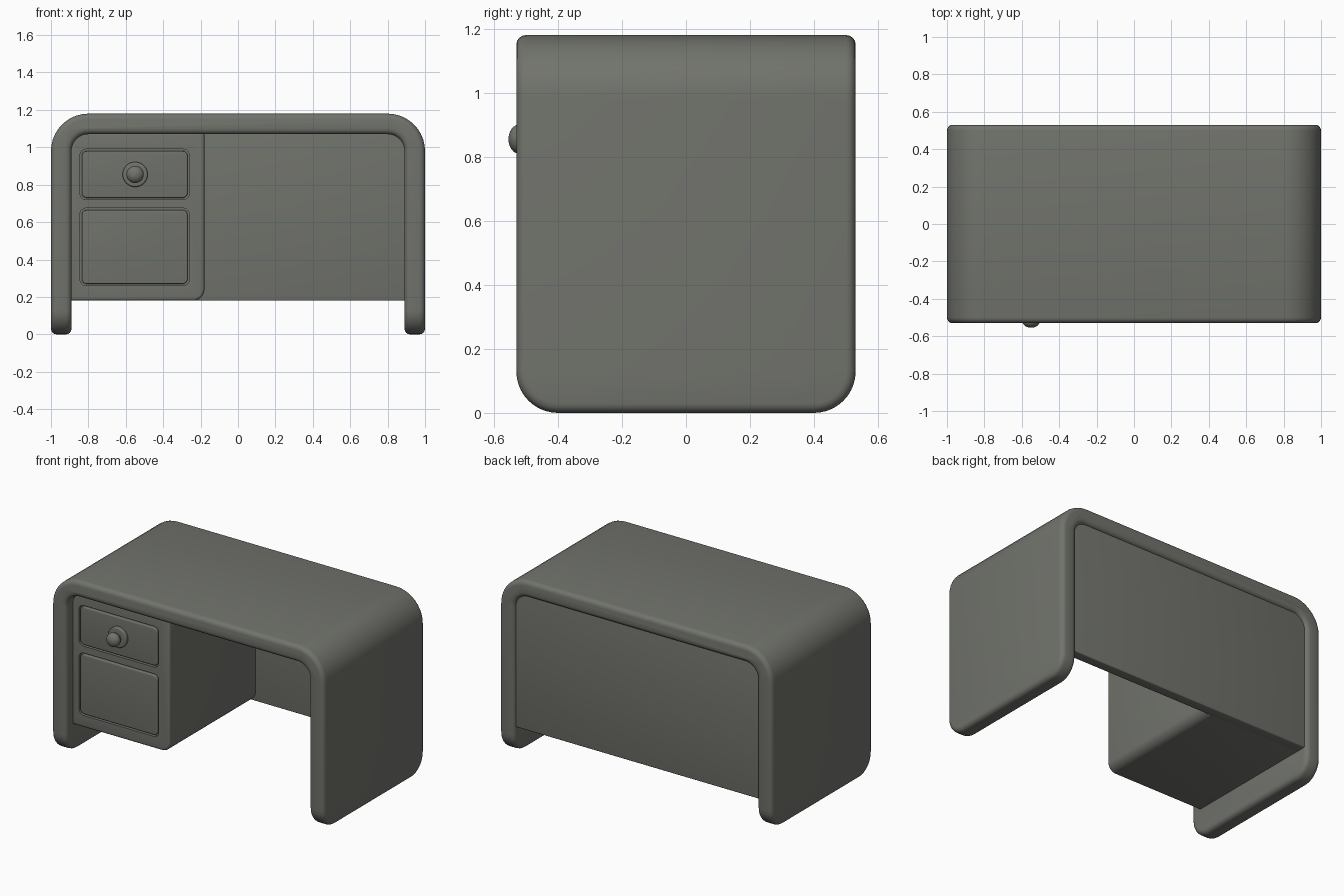
import bpy, bmesh, math

if "Cube" in bpy.data.objects:
    bpy.data.objects.remove(bpy.data.objects["Cube"])

paint = bpy.data.materials.new("grey_green_paint")
paint.diffuse_color = (0.165, 0.171, 0.150, 1)
paint.use_nodes = True
paint.node_tree.nodes["Principled BSDF"].inputs["Base Color"].default_value = paint.diffuse_color


def arc(cx, cz, r, a0, a1, n=10):
    """Points on an arc in the xz plane, angles in degrees."""
    return [(cx + r * math.cos(math.radians(a0 + (a1 - a0) * i / n)),
             cz + r * math.sin(math.radians(a0 + (a1 - a0) * i / n))) for i in range(n + 1)]


def rect(x0, x1, z0, z1, r=(0, 0, 0, 0)):
    """Rectangle with radii: lower left, lower right, upper right, upper left."""
    corners = [(x0, z0, 1, 1), (x1, z0, -1, 1), (x1, z1, -1, -1), (x0, z1, 1, -1)]
    pts = []
    for i, (x, z, sx, sz) in enumerate(corners):
        if r[i] == 0:
            pts.append((x, z))
        else:
            pts += arc(x + sx * r[i], z + sz * r[i], r[i], 180 + 90 * i, 270 + 90 * i)
    return pts


def finish(obj, bevel=0):
    obj.data.materials.append(paint)
    bpy.ops.object.select_all(action='DESELECT')
    obj.select_set(True)
    bpy.context.view_layer.objects.active = obj
    if bevel:
        m = obj.modifiers.new("soft_edges", 'BEVEL')
        m.width, m.segments = bevel, 4
        m.limit_method, m.angle_limit = 'ANGLE', math.radians(40)
        bpy.ops.object.modifier_apply(modifier=m.name)
    bpy.ops.object.shade_smooth_by_angle(angle=math.radians(35))
    return obj


def extrude(name, pts, y0, y1, foot_radius=0):
    """Extrude an xz profile along y; optionally round the foot corners."""
    bm = bmesh.new()
    face = bm.faces.new([bm.verts.new((x, y0, z)) for x, z in pts])
    new = bmesh.ops.extrude_face_region(bm, geom=[face])["geom"]
    bmesh.ops.translate(bm, vec=(0, y1 - y0, 0),
                        verts=[v for v in new if isinstance(v, bmesh.types.BMVert)])
    if foot_radius:
        ends = [e for e in bm.edges if all(v.co.z < 0.001 for v in e.verts)
                and abs(e.verts[0].co.y - e.verts[1].co.y) < 0.001]
        bmesh.ops.bevel(bm, geom=ends, offset=foot_radius, segments=10,
                        profile=0.5, affect='EDGES')
    bmesh.ops.recalc_face_normals(bm, faces=bm.faces)
    me = bpy.data.meshes.new(name)
    bm.to_mesh(me)
    bm.free()
    obj = bpy.data.objects.new(name, me)
    bpy.context.collection.objects.link(obj)
    return obj


# Arched shell: top and both side slabs in one bent profile
W, H, T, R = 1.0, 1.18, 0.11, 0.2
shell = ([(W, 0)] + arc(W - R, H - R, R, 0, 90) + arc(R - W, H - R, R, 90, 180)
         + [(-W, 0), (T - W, 0)] + arc(R - W, H - R, R - T, 180, 90)
         + arc(W - R, H - R, R - T, 90, 0) + [(W - T, 0)])
finish(extrude("desk_shell", shell, -0.53, 0.53, foot_radius=0.13), 0.03)

# Modesty panel across the back
finish(extrude("back_panel", rect(-0.91, 0.91, 0.18, 1.08), 0.44, 0.51), 0.008)

# Drawer cabinet with shallow pockets for the fronts
FRONT = -0.46
cabinet = extrude("cabinet", rect(-0.91, -0.18, 0.18, 1.08, (0, 0.06, 0, 0)), FRONT, 0.46)
finish(cabinet, 0.015)
fronts = {"drawer_front": (0.72, 0.99), "door_front": (0.26, 0.675)}
for name, (z0, z1) in fronts.items():
    cutter = extrude(name + "_cutter", rect(-0.845, -0.26, z0, z1, (0.035,) * 4),
                     FRONT - 0.1, FRONT + 0.02)
    cutter.hide_render = True
    m = cabinet.modifiers.new("pocket", 'BOOLEAN')
    m.operation, m.object, m.solver = 'DIFFERENCE', cutter, 'EXACT'
    bpy.context.view_layer.objects.active = cabinet
    bpy.ops.object.modifier_apply(modifier=m.name)
    bpy.data.objects.remove(cutter)
    # Plate sitting in the pocket, leaving a thin groove
    plate = rect(-0.835, -0.27, z0 + 0.01, z1 - 0.01, (0.027,) * 4)
    finish(extrude(name, plate, FRONT - 0.002, FRONT + 0.03), 0.006)

# Round knob: flange, neck and ball
for name, r, depth, y in (("knob_flange", 0.067, 0.03, -0.47), ("knob_neck", 0.03, 0.05, -0.49)):
    bpy.ops.mesh.primitive_cylinder_add(vertices=40, radius=r, depth=depth,
                                        location=(-0.55, y, 0.855), rotation=(math.pi / 2, 0, 0))
    bpy.context.object.name = name
    finish(bpy.context.object, 0.008)
bpy.ops.mesh.primitive_uv_sphere_add(segments=32, ring_count=16, radius=0.046,
                                     location=(-0.55, -0.52, 0.855), rotation=(math.pi / 2, 0, 0))
bpy.context.object.name = "knob_ball"
bpy.context.object.scale.z = 0.75
finish(bpy.context.object)
